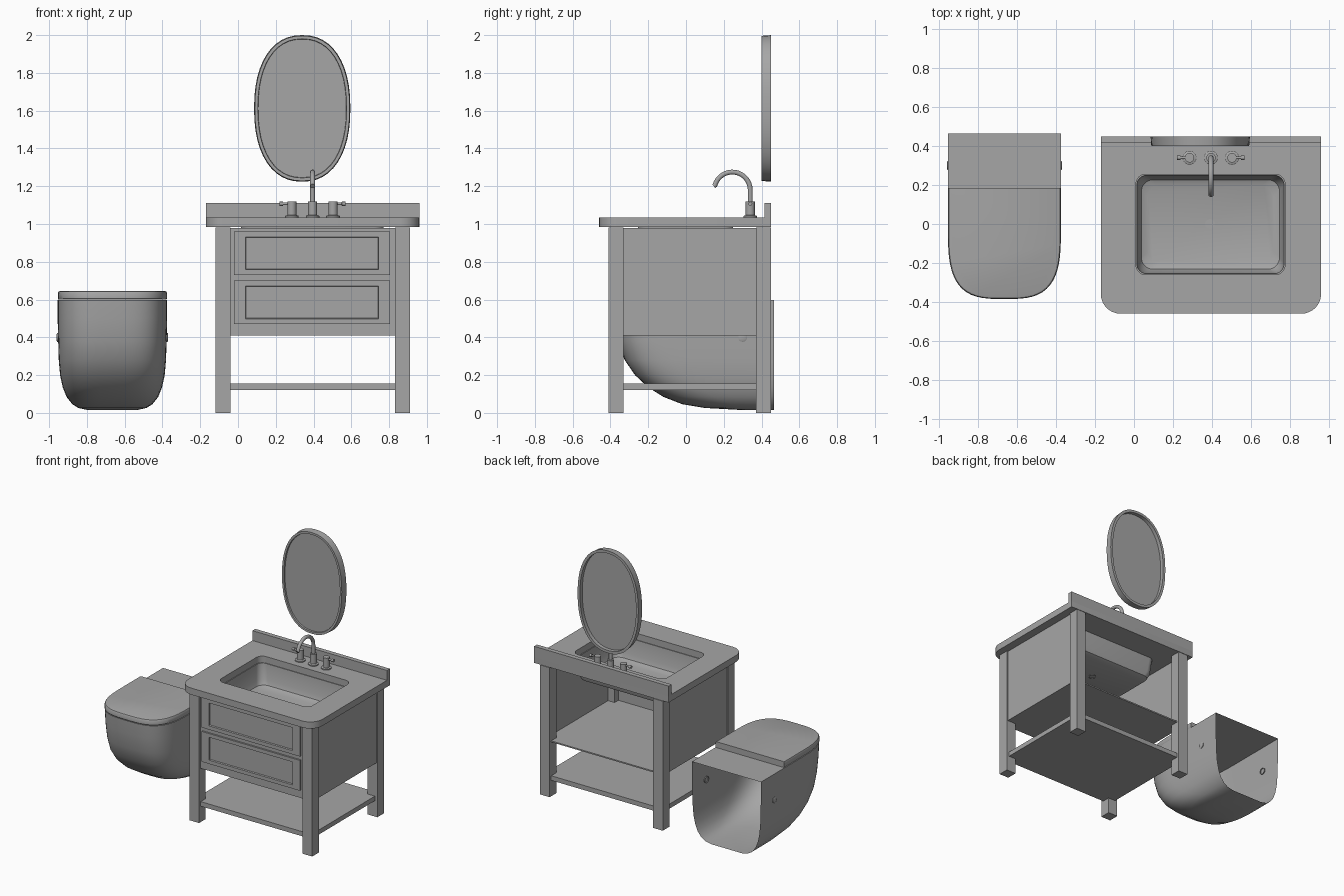
import bpy, bmesh, math
from mathutils import Vector

if "Cube" in bpy.data.objects:
    bpy.data.objects.remove(bpy.data.objects["Cube"], do_unlink=True)

grey = bpy.data.materials.new("plain grey")
grey.use_nodes = True
grey.diffuse_color = (0.38, 0.38, 0.38, 1)
grey.node_tree.nodes["Principled BSDF"].inputs["Base Color"].default_value = grey.diffuse_color


def finish(name, bm, smooth=False):
    bmesh.ops.recalc_face_normals(bm, faces=bm.faces)
    mesh = bpy.data.meshes.new(name)
    bm.to_mesh(mesh)
    bm.free()
    mesh.materials.append(grey)
    ob = bpy.data.objects.new(name, mesh)
    bpy.context.collection.objects.link(ob)
    if smooth:
        bpy.ops.object.select_all(action='DESELECT')
        ob.select_set(True)
        bpy.context.view_layer.objects.active = ob
        bpy.ops.object.shade_smooth_by_angle(angle=math.radians(35))
    return ob


def box_mesh(x, y, z):
    bm = bmesh.new()
    bmesh.ops.create_cube(bm, size=1)
    for v in bm.verts:
        v.co = Vector([a + (b - a) * (c + 0.5) for (a, b), c in zip((x, y, z), v.co)])
    return bm


def box(name, x, y, z):
    return finish(name, box_mesh(x, y, z))


def loft(name, rings, closed=True, cap_start=False, cap_end=False, loop=False):
    """Skin a list of equal-length point rings."""
    bm = bmesh.new()
    rows = [[bm.verts.new(p) for p in ring] for ring in rings]
    n = len(rows[0])
    pairs = list(zip(rows, rows[1:])) + ([(rows[-1], rows[0])] if loop else [])
    for a, b in pairs:
        for i in range(n if closed else n - 1):
            j = (i + 1) % n
            bm.faces.new((a[i], a[j], b[j], b[i]))
    if cap_start:
        bm.faces.new(rows[0])
    if cap_end:
        bm.faces.new(rows[-1])
    return finish(name, bm, True)


def rounded_rect(x0, x1, y0, y1, z, r_front, r_back, steps=8):
    pts = []
    for k, (cx, cy) in enumerate(((x1, y1), (x0, y1), (x0, y0), (x1, y0))):
        r = r_back if k < 2 else r_front
        sx, sy = (1 if cx == x1 else -1), (1 if cy == y1 else -1)
        for i in range(steps + 1):
            t = math.pi / 2 * (k + i / steps)
            pts.append((cx - sx * r + r * math.cos(t), cy - sy * r + r * math.sin(t), z))
    return pts


def circle(r, centre, axis='Z', n=24):
    x, y, z = centre
    pts = []
    for i in range(n):
        c, s = r * math.cos(math.tau * i / n), r * math.sin(math.tau * i / n)
        pts.append((x + c, y + s, z) if axis == 'Z' else (x, y + c, z + s))
    return pts


def power(v, e):
    return math.copysign(abs(v) ** e, v)


# Vanity legs, panels and shelf
for side, x in (("right", (-0.12, -0.04)), ("left", (0.83, 0.91))):
    for end, y in (("front", (-0.41, -0.33)), ("back", (0.37, 0.45))):
        box(f"{end}_{side}_leg", x, y, (0, 0.982))
box("right_panel", (-0.112, -0.095), (-0.35, 0.39), (0.41, 0.98))
box("left_panel", (0.885, 0.902), (-0.35, 0.39), (0.41, 0.98))
box("front_panel", (-0.05, 0.84), (-0.395, -0.375), (0.41, 0.98))
box("cabinet_floor", (-0.1, 0.89), (-0.38, 0.43), (0.41, 0.42))
box("shelf", (-0.1, 0.89), (-0.39, 0.43), (0.12, 0.155))

# Drawer fronts with a sunken centre
for name, z in (("lower_drawer", 0.47), ("upper_drawer", 0.73)):
    bm = box_mesh((-0.02, 0.805), (-0.408, -0.38), (z, z + 0.23))
    bm.normal_update()
    front = min(bm.faces, key=lambda f: f.calc_center_median().y)
    bmesh.ops.inset_region(bm, faces=[front], thickness=0.04)
    for v in front.verts:
        v.co.x += 0.032 if v.co.x < 0.4 else -0.032
    bmesh.ops.inset_region(bm, faces=[front], thickness=0.004)
    bmesh.ops.translate(bm, verts=front.verts, vec=(0, 0.011, 0))
    finish(name, bm)

# Countertop with a sink opening, backsplash and basin
outer = [rounded_rect(-0.17, 0.96, -0.46, 0.45, z, 0.1, 0.001) for z in (0.985, 1.035)]
inner = [rounded_rect(0.01, 0.775, -0.26, 0.255, z, 0.05, 0.05) for z in (1.035, 0.985)]
loft("countertop", outer + inner, loop=True)
box("backsplash", (-0.17, 0.96), (0.415, 0.45), (1.03, 1.11))


def basin_ring(inset, z, r):
    return rounded_rect(0.01 + inset, 0.775 - inset, -0.26 + inset, 0.255 - inset, z, r, r)


loft("basin", [basin_ring(*p) for p in ((-0.02, 0.985, 0.06), (0.005, 0.985, 0.05), (0.015, 0.87, 0.055),
     (0.028, 0.835, 0.06), (0.06, 0.82, 0.06))], cap_end=True)
loft("drain", [circle(0.025, (0.39, 0, z)) for z in (0.815, 0.825)], cap_end=True)

# Faucet
TAP_Y = 0.34
for name, x, lever in (("right_tap", 0.285, -0.065), ("spout_base", 0.395, 0), ("left_tap", 0.503, 0.065)):
    profile = ((0.036, 1.03), (0.036, 1.043), (0.024, 1.047), (0.024, 1.12))
    loft(name, [circle(r, (x, TAP_Y, z)) for r, z in profile], cap_end=True)
    if lever:
        stations = ((0, 0.007), (0.7, 0.007), (0.72, 0.011), (1, 0.011))
        loft(name + "_lever", [circle(r, (x + lever * t, TAP_Y, 1.107), 'X', 12) for t, r in stations],
             cap_start=True, cap_end=True)

path = [(0.395, TAP_Y, 1.1)]
for i in range(17):
    t = math.radians(165) * i / 16
    path.append((0.395, 0.245 + 0.095 * math.cos(t), 1.18 + 0.095 * math.sin(t)))
path.append((0.395, 0.147, 1.2))
rings = []
for i, p in enumerate(path):
    d = (Vector(path[min(i + 1, len(path) - 1)]) - Vector(path[max(i - 1, 0)])).normalized()
    side, up = Vector((1, 0, 0)), d.cross(Vector((1, 0, 0)))
    rings.append([Vector(p) + 0.013 * (math.cos(a) * side + math.sin(a) * up)
                  for a in (math.tau * k / 14 for k in range(14))])
loft("spout", rings, cap_end=True)


# Oval mirror with a raised rim
def oval(inset, y, n=48):
    pts = []
    for i in range(n):
        t = math.tau * i / n
        pts.append((0.34 + (0.255 - inset) * power(math.cos(t), 0.88), y,
                    1.612 + (0.388 - inset) * power(math.sin(t), 0.88)))
    return pts


loft("mirror", [oval(*p) for p in ((0.02, 0.422), (0.02, 0.45), (0, 0.45), (0.004, 0.4), (0.02, 0.4),
     (0.022, 0.411))], cap_start=True, cap_end=True)

# Toilet: U-shaped sections, open at the back
CX, BACK = -0.665, 0.465


def u_ring(half, front, z, back=BACK, n=28):
    length = min(0.36, (back - front) * 0.95)
    pts = [(CX + half, back, z)]
    for i in range(n + 1):
        t = math.pi * i / n
        pts.append((CX + half * power(math.cos(t), 0.62), front + length * (1 - power(math.sin(t), 0.62)), z))
    return pts + [(CX - half, back, z)]


sections = ((0.13, 0.3, 0.015), (0.18, 0.1, 0.026), (0.212, -0.02, 0.046), (0.243, -0.12, 0.085),
            (0.263, -0.2, 0.135), (0.277, -0.27, 0.2), (0.284, -0.325, 0.28), (0.287, -0.358, 0.38),
            (0.29, -0.375, 0.5), (0.29, -0.382, 0.598))
loft("toilet_bowl", [u_ring(*s) for s in sections], closed=False, cap_start=True, cap_end=True)
lid_sections = ((0.286, -0.38, 0.6), (0.289, -0.385, 0.606), (0.289, -0.385, 0.634),
                (0.285, -0.381, 0.642), (0.278, -0.374, 0.645))
loft("toilet_lid", [u_ring(*s, back=0.185) for s in lid_sections], cap_start=True, cap_end=True)

# Side caps on the toilet
for name, s in (("right_side_cap", -1), ("left_side_cap", 1)):
    loft(name, [circle(r, (CX + s * d, 0.3, 0.4), 'X') for r, d in ((0.024, 0.28), (0.024, 0.292), (0.018, 0.295))],
         cap_end=True)
